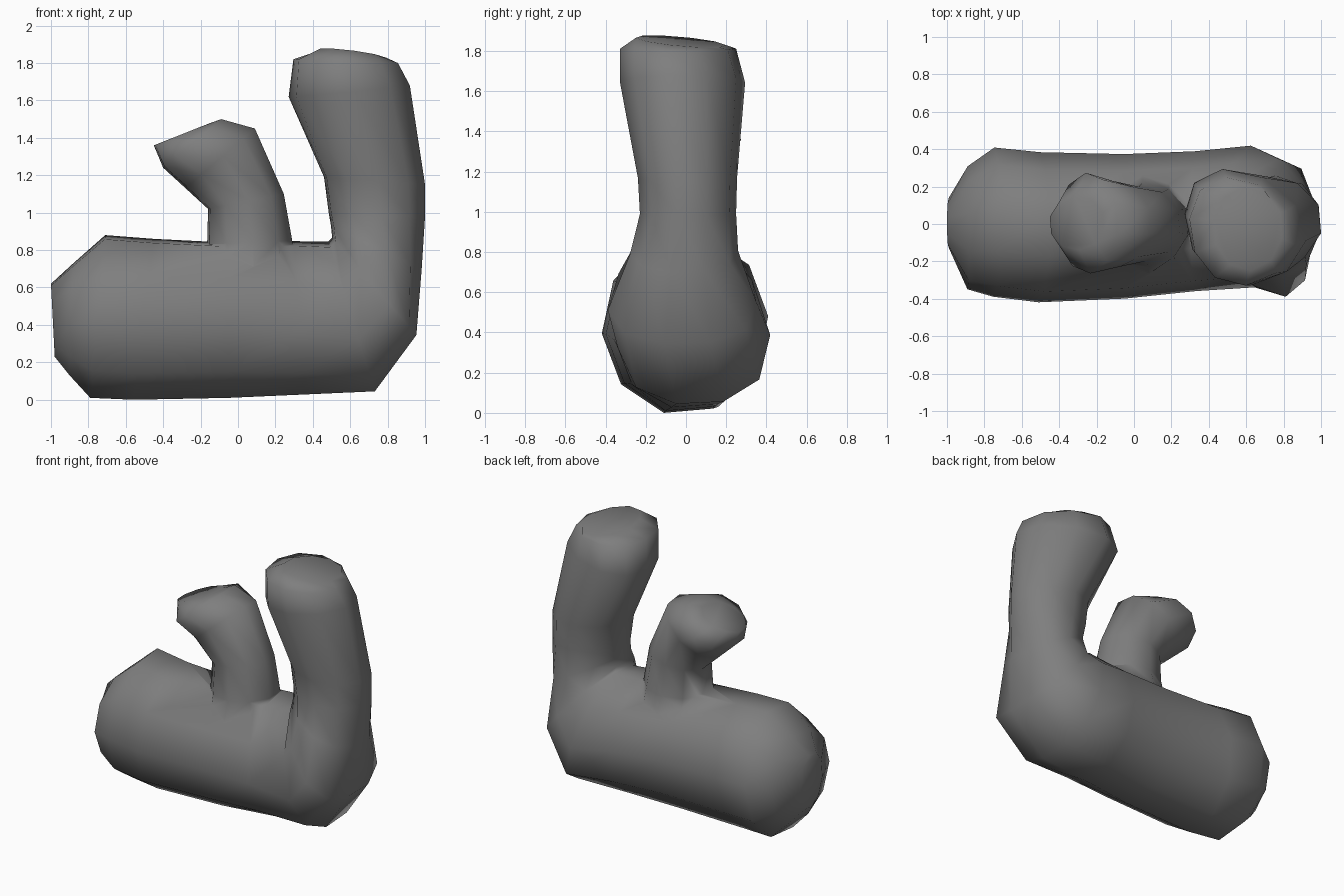
import bpy
import math
from mathutils import Vector

cube = bpy.data.objects.get("Cube")
if cube:
    bpy.data.objects.remove(cube, do_unlink=True)

grey = bpy.data.materials.new("stone grey")
grey.use_nodes = True
colour = (0.21, 0.21, 0.21, 1)
grey.diffuse_color = colour
grey.node_tree.nodes["Principled BSDF"].inputs["Base Color"].default_value = colour

SIDES = 10
TURN = math.pi / SIDES - 0.08


def ring(inner, outer, front, back, bias=0, skew=(0, 0)):
    """Loop spanning two points in the xz plane and a range in y.
    Bias moves both flanks toward the outer point, skew moves them apart in xz."""
    a, b = Vector((inner[0], 0, inner[1])), Vector((outer[0], 0, outer[1]))
    points = []
    for i in range(SIDES):
        t = math.tau * i / SIDES + TURN
        side = math.sin(t)
        p = a.lerp(b, 0.5 - 0.5 * math.cos(t) / math.cos(TURN) + bias * side * side)
        p += Vector((skew[0], 0, skew[1])) * side
        p.y = (front + back) / 2 + (back - front) / 2 * side
        points.append(p)
    return points


def loft(name, rings):
    verts = [p for r in rings for p in ring(*r)]
    faces = [tuple(range(SIDES))[::-1],
             tuple(range(len(verts) - SIDES, len(verts)))]
    for k in range(len(rings) - 1):
        for i in range(SIDES):
            j = (i + 1) % SIDES
            lo, hi = k * SIDES, (k + 1) * SIDES
            faces.append((lo + i, lo + j, hi + j, hi + i))
    mesh = bpy.data.meshes.new(name)
    mesh.from_pydata(verts, [], faces)
    mesh.materials.append(grey)
    obj = bpy.data.objects.new(name, mesh)
    bpy.context.collection.objects.link(obj)
    bpy.context.view_layer.objects.active = obj
    obj.select_set(True)
    bpy.ops.object.mode_set(mode='EDIT')
    bpy.ops.mesh.select_all(action='SELECT')
    bpy.ops.mesh.normals_make_consistent(inside=False)
    bpy.ops.object.mode_set(mode='OBJECT')
    bpy.ops.object.shade_smooth()
    obj.select_set(False)
    return obj


# Lying trunk that bends upward into the tall arm
trunk = loft("trunk_and_arm", [
    ((-1.0, 0.62), (-0.98, 0.23), -0.13, 0.14),
    ((-0.88, 0.73), (-0.90, 0.13), -0.35, 0.31),
    ((-0.71, 0.88), (-0.79, 0.01), -0.39, 0.41),
    ((-0.45, 0.86), (-0.56, 0.0), -0.42, 0.385),
    ((-0.05, 0.84), (-0.05, 0.01), -0.40, 0.375),
    ((0.30, 0.85), (0.35, 0.03), -0.36, 0.39, 0.05),
    ((0.48, 0.85), (0.73, 0.05), -0.34, 0.42, 0.12),
    ((0.50, 0.87), (0.95, 0.35), -0.39, 0.35, 0.15),
    ((0.495, 0.93), (0.98, 0.70), -0.28, 0.26, 0.08),
    ((0.485, 1.0), (1.0, 0.98), -0.23, 0.25),
    ((0.46, 1.19), (1.0, 1.15), -0.24, 0.255),
    ((0.285, 1.62), (0.91, 1.68), -0.33, 0.295, -0.08, (-0.05, 0)),
    ((0.305, 1.82), (0.85, 1.80), -0.33, 0.25, -0.06, (-0.03, 0)),
    ((0.43, 1.87), (0.79, 1.825), -0.25, 0.20, 0, (0, -0.02)),
])

# Short middle branch leaning to the right, flared at its foot
branch = loft("short_branch", [
    ((-0.17, 0.62), (0.30, 0.62), -0.29, 0.29),
    ((-0.165, 0.83), (0.29, 0.85), -0.23, 0.22),
    ((-0.16, 1.02), (0.245, 1.10), -0.20, 0.20),
    ((-0.28, 1.13), (0.09, 1.45), -0.23, 0.23),
    ((-0.40, 1.24), (-0.09, 1.50), -0.265, 0.275),
    ((-0.45, 1.36), (-0.16, 1.475), -0.14, 0.15),
])

# Fuse the branch into the trunk
fuse = trunk.modifiers.new("fuse_branch", 'BOOLEAN')
fuse.operation = 'UNION'
fuse.solver = 'EXACT'
fuse.object = branch
bpy.context.view_layer.objects.active = trunk
bpy.ops.object.modifier_apply(modifier=fuse.name)
bpy.data.objects.remove(branch, do_unlink=True)
trunk.name = "branched_trunk"
